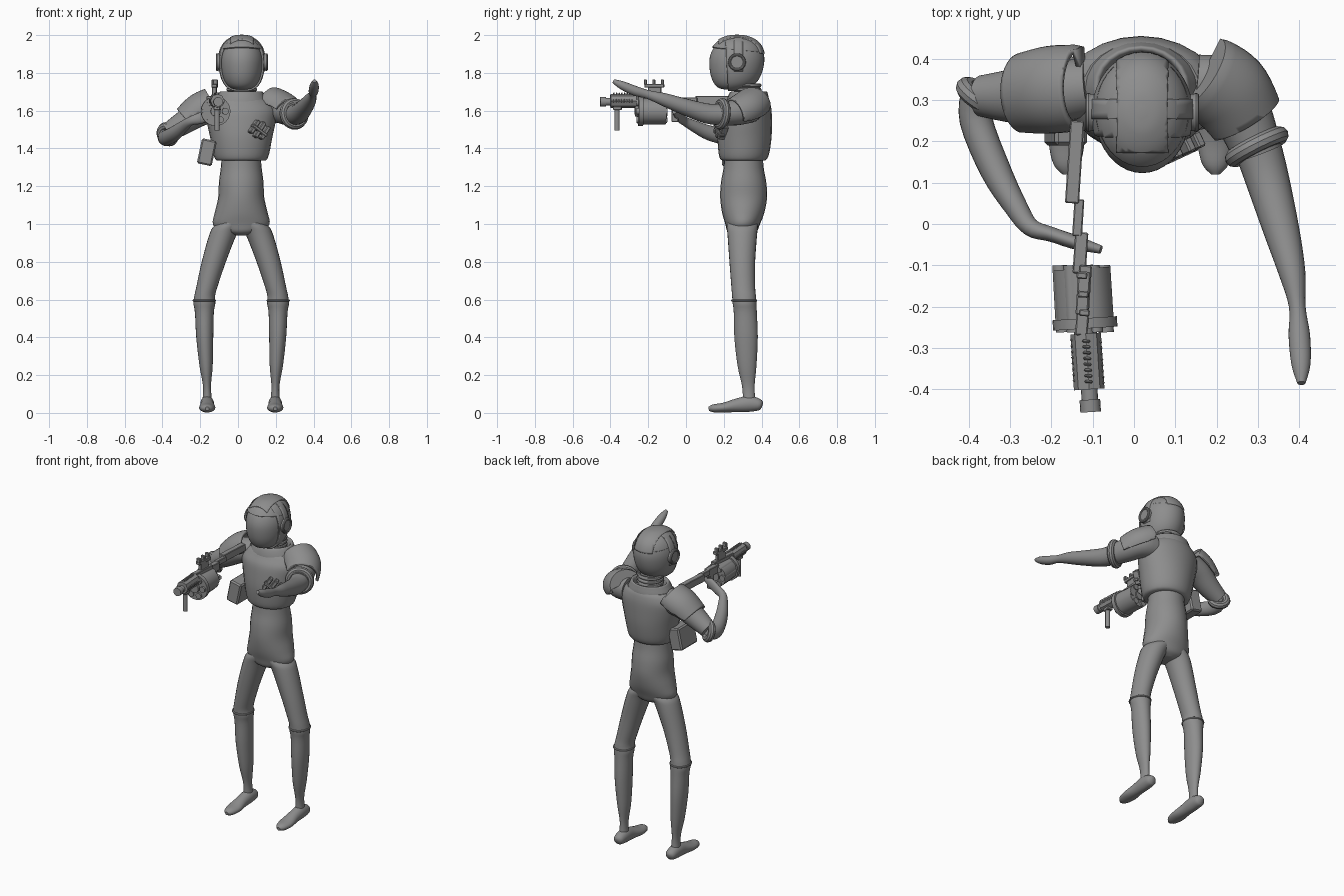
import bpy
import bmesh
import math
from mathutils import Vector, Matrix

cube = bpy.data.objects.get("Cube")
if cube:
    bpy.data.objects.remove(cube, do_unlink=True)

grey = bpy.data.materials.new("suit grey")
grey.use_nodes = True
grey.diffuse_color = (.27, .27, .27, 1)
grey.node_tree.nodes["Principled BSDF"].inputs["Base Color"].default_value = (.27, .27, .27, 1)

UP = Vector((0, 0, 1))
BACK = Vector((0, 1, 0))
made = []


def finish(bm, name, thickness=0):
    """Turn a bmesh into a named object, optionally as a thick shell."""
    bmesh.ops.recalc_face_normals(bm, faces=bm.faces)
    mesh = bpy.data.meshes.new(name)
    bm.to_mesh(mesh)
    bm.free()
    mesh.materials.append(grey)
    obj = bpy.data.objects.new(name, mesh)
    bpy.context.collection.objects.link(obj)
    if thickness:
        solid = obj.modifiers.new("thickness", 'SOLIDIFY')
        solid.thickness = thickness
        solid.offset = 1
    made.append(obj)
    return obj


def spline(rows, steps):
    """Catmull-Rom interpolation through rows of numbers."""
    rows = [Vector(r) for r in rows]
    out = []
    for i in range(len(rows) - 1):
        a, b, c, d = rows[max(i - 1, 0)], rows[i], rows[i + 1], rows[min(i + 2, len(rows) - 1)]
        for s in range(steps):
            t = s / steps
            out.append(b + (c - a) * (t / 2) + (a * 2 - b * 5 + c * 4 - d) * (t * t / 2)
                       + (b * 3 - a - c * 3 + d) * (t ** 3 / 2))
    return out + [rows[-1]]


def loft(rows, level=False, sides=24, steps=4):
    """Skin elliptical rings (x, y, z, half width, half height); level keeps rings horizontal."""
    bm = bmesh.new()
    rows = spline(rows, steps)
    centres = [Vector(r[:3]) for r in rows]
    rings = []
    for i, row in enumerate(rows):
        tangent = UP if level else (centres[min(i + 1, len(rows) - 1)] - centres[max(i - 1, 0)]).normalized()
        u = (BACK if level else UP).cross(tangent).normalized()
        v = tangent.cross(u)
        ring = []
        for k in range(sides):
            a = math.tau * k / sides
            ring.append(bm.verts.new(centres[i] + u * row[3] * math.cos(a) + v * row[4] * math.sin(a)))
        rings.append(ring)
    for low, high in zip(rings, rings[1:]):
        for k in range(sides):
            j = (k + 1) % sides
            bm.faces.new((low[k], low[j], high[j], high[k]))
    bm.faces.new(rings[0])
    bm.faces.new(rings[-1])
    return bm


def shell(name, rows, planes, thickness, level=False):
    """A lofted surface trimmed to the positive side of each plane, then thickened."""
    bm = loft(rows, level, sides=40, steps=6)
    for point, normal in planes:
        bmesh.ops.bisect_plane(bm, geom=bm.verts[:] + bm.edges[:] + bm.faces[:], plane_co=point,
                               plane_no=normal, clear_inner=True)
    finish(bm, name, thickness)


def box(name, centre, size, turn=(0, 0, 0), bevel=.004):
    bm = bmesh.new()
    bmesh.ops.create_cube(bm, size=1)
    bmesh.ops.scale(bm, vec=size, verts=bm.verts)
    bmesh.ops.bevel(bm, geom=bm.edges[:], offset=bevel, segments=1, affect='EDGES')
    for angle, axis in zip(turn, 'XYZ'):
        bmesh.ops.rotate(bm, matrix=Matrix.Rotation(math.radians(angle), 3, axis), verts=bm.verts)
    bmesh.ops.translate(bm, vec=centre, verts=bm.verts)
    finish(bm, name)


def rod(name, start, end, radius, sides=16):
    start, end = Vector(start), Vector(end)
    axis = end - start
    bm = bmesh.new()
    bmesh.ops.create_cone(bm, cap_ends=True, segments=sides, radius1=radius, radius2=radius, depth=axis.length)
    bmesh.ops.transform(bm, matrix=Matrix.Translation((start + end) / 2)
                        @ axis.to_track_quat('Z', 'Y').to_matrix().to_4x4(), verts=bm.verts)
    finish(bm, name)


def ring(name, centre, axis, major, minor, squash=1):
    bpy.ops.mesh.primitive_torus_add(major_radius=major, minor_radius=minor, major_segments=28, minor_segments=10)
    obj = bpy.context.object
    obj.name = obj.data.name = name
    obj.data.transform(Matrix.Translation(centre) @ Vector(axis).to_track_quat('Z', 'Y').to_matrix().to_4x4()
                       @ Matrix.Diagonal((1, squash, 1, 1)))
    obj.data.materials.append(grey)
    made.append(obj)


# Body: hips and waist, armoured vest, collar and neck
MID = .017
finish(loft([(MID, y, z, a, b) for y, z, a, b in (
    (.295, .94, .03, .05), (.297, .96, .11, .078), (.3, 1.0, .15, .092), (.303, 1.06, .14, .112),
    (.305, 1.14, .122, .124), (.305, 1.22, .118, .12), (.305, 1.3, .108, .106), (.305, 1.4, .1, .1))], True), "waist")
finish(loft([(MID, y, z, a, b) for y, z, a, b in (
    (.305, 1.335, .125, .11), (.305, 1.345, .138, .124), (.307, 1.38, .15, .135), (.31, 1.46, .165, .143),
    (.315, 1.54, .182, .14), (.32, 1.6, .188, .133), (.328, 1.64, .165, .118), (.33, 1.66, .14, .108))], True), "chest_armour")
finish(loft([(MID, y, z, a, b) for y, z, a, b in (
    (.325, 1.62, .15, .115), (.328, 1.655, .137, .112), (.33, 1.685, .122, .104), (.333, 1.7, .112, .096),
    (.333, 1.695, .1, .085), (.333, 1.66, .092, .075))], True), "collar")
finish(loft([(.02, .325, 1.6, .07, .065), (.02, .315, 1.7, .068, .06), (.02, .3, 1.78, .065, .06)], True), "neck")
for i in range(3):
    ring("neck_ridge", (.02, .325, 1.69 + i * .022), (0, 0, 1), .07, .011, .92)

# Helmet: visor core, rear shell, brow, headband, crest and ear cups
HEAD = [(.02, y, z, a, b) for y, z, a, b in (
    (.235, 1.712, .03, .03), (.242, 1.722, .062, .072), (.253, 1.75, .09, .108), (.26, 1.8, .108, .132),
    (.265, 1.87, .114, .141), (.268, 1.925, .102, .126), (.27, 1.962, .076, .095), (.27, 1.982, .04, .05),
    (.27, 1.987, .008, .01))]
finish(loft(HEAD, True, 40), "visor")
shell("helmet_shell", HEAD, [((0, .22, 1.8), (0, 1, .05))], .009, True)
shell("helmet_brow", HEAD, [((0, .16, 1.93), (0, .1, 1))], .009, True)
shell("headband", HEAD, [((0, .255, 0), (0, 1, 0)), ((0, .3, 0), (0, -1, 0)), ((0, 0, 1.8), (0, 0, 1))], .013, True)
shell("helmet_crest", HEAD, [((-.035, 0, 0), (1, 0, 0)), ((.075, 0, 0), (-1, 0, 0)),
                             ((0, .18, 0), (0, 1, 0)), ((0, 0, 1.9), (0, 0, 1))], .015, True)
for side in (-1, 1):
    rod("ear_cup", (.02 + side * .09, .27, 1.857), (.02 + side * .132, .27, 1.857), .045, 28)
    ring("ear_rim", (.02 + side * .13, .27, 1.857), (1, 0, 0), .039, .008)

# Legs and feet
LEG = ((.03, 1.04, .06, .08, .297), (.085, .99, .075, .083, .298), (.115, .94, .072, .078, .298),
       (.162, .8, .064, .068, .298), (.198, .67, .056, .063, .303), (.21, .62, .055, .063, .307),
       (.212, .58, .058, .063, .31), (.212, .53, .05, .061, .314), (.21, .4, .045, .062, .318),
       (.203, .25, .035, .05, .323), (.198, .14, .021, .033, .33), (.197, .06, .026, .033, .335))
FOOT = ((.405, .04, .01, .012), (.39, .043, .03, .03), (.335, .048, .036, .042), (.27, .04, .036, .036),
        (.2, .028, .043, .026), (.145, .024, .032, .021), (.12, .022, .01, .01))
for side, name in ((-1, "right"), (1, "left")):
    finish(loft([(MID + side * (x - MID), y, z, a, b) for x, z, a, b, y in LEG], True), name + "_leg")
    ring(name + "_knee_band", (MID + side * .196, .308, .595), (0, 0, 1), .056, .006, 1.12)
    finish(loft([(MID + side * .18, y, z, a, b) for y, z, a, b in FOOT]), name + "_foot")

# Right arm, bent in to the weapon
finish(loft([(-.11, .33, 1.61, .07, .07), (-.2, .32, 1.59, .077, .072), (-.29, .31, 1.535, .066, .062),
             (-.37, .31, 1.485, .05, .05)]), "right_sleeve")
ring("right_cuff", (-.372, .308, 1.475), (-.5, -.75, -.25), .044, .022)
finish(loft([(-.378, .32, 1.47, .04, .04), (-.382, .25, 1.455, .04, .042), (-.335, .13, 1.48, .037, .04),
             (-.285, .04, 1.52, .028, .03), (-.25, -.008, 1.545, .022, .024), (-.2, -.025, 1.56, .018, .03),
             (-.14, -.045, 1.58, .017, .03), (-.08, -.062, 1.595, .01, .012)]), "right_forearm")
shell("right_shoulder_pad", [(-.13, .33, 1.635, .088, .075), (-.2, .325, 1.6, .09, .078), (-.275, .315, 1.535, .08, .07)],
      [((-.2, .32, 1.59), (-.5, 0, 1)), ((-.14, 0, 1.65), (-1, 0, -.6)), ((-.265, 0, 1.54), (1, 0, .8))], .016)

# Left arm, reaching forward
finish(loft([(.15, .34, 1.61, .07, .07), (.225, .325, 1.605, .075, .072), (.265, .26, 1.59, .07, .068),
             (.3, .17, 1.583, .06, .06)]), "left_sleeve")
ring("left_cuff", (.297, .187, 1.583), (.45, -.89, .1), .063, .021)
finish(loft([(.295, .2, 1.58, .058, .056), (.322, .11, 1.585, .053, .053), (.358, -.02, 1.625, .043, .043),
             (.383, -.12, 1.66, .032, .034), (.395, -.2, 1.685, .02, .023), (.4, -.27, 1.705, .026, .026),
             (.404, -.34, 1.735, .023, .022), (.405, -.385, 1.757, .01, .01)]), "left_forearm")
shell("left_shoulder_pad", [(.17, .36, 1.64, .085, .075), (.225, .32, 1.61, .09, .078), (.27, .25, 1.57, .08, .075)],
      [((.22, .3, 1.6), (.5, 0, 1)), ((.17, .35, 1.6), (1, -.5, 0)), ((.265, .25, 1.6), (-.6, 1, .3))], .016)

# Side pouch and chest clips
box("side_pouch", (-.165, .27, 1.38), (.08, .16, .135), (0, 12, 0), .008)
for i, length in enumerate((.08, .095, .08)):
    box("chest_clip", (.085 + i * .027, .172 + i * .012, 1.515 - i * .016), (.022, .04, length), (0, 35, 25))
box("clip_strap", (.112, .175, 1.495), (.1, .03, .018), (0, 35, 25))


# Weapon: every part sits on one slightly slanted line
def gun_x(y):
    return -.134 - .064 * y


def gun_rod(name, y0, y1, z, radius, sides=16):
    rod(name, (gun_x(y0), y0, z), (gun_x(y1), y1, z), radius, sides)


def gun_box(name, y0, y1, z, width, height, shift=0):
    y = (y0 + y1) / 2
    box(name, (gun_x(y) + shift, y, z), (width, y1 - y0, height), (0, 0, -3.7), .003)


gun_box("stock", .05, .25, 1.655, .034, .045)
gun_box("stock_neck", -.03, .06, 1.655, .024, .032)
gun_box("receiver", -.12, -.02, 1.645, .032, .05)
gun_box("grip", -.075, -.04, 1.585, .026, .09)
gun_box("top_frame", -.27, -.1, 1.672, .03, .025)
gun_rod("drum", -.245, -.108, 1.597, .07, 12)
gun_rod("drum_plate", -.253, -.228, 1.597, .078, 24)
gun_rod("drum_hub", -.27, -.1, 1.597, .028)
for i in range(6):
    a = math.tau * i / 6
    dx, dz = .052 * math.cos(a), .052 * math.sin(a)
    rod("drum_chamber", (gun_x(-.24) + dx, -.262, 1.597 + dz), (gun_x(-.1) + dx, -.1, 1.597 + dz), .018, 12)
gun_rod("handguard", -.4, -.265, 1.652, .037, 8)
gun_rod("barrel", -.44, -.25, 1.647, .02)
gun_rod("muzzle", -.455, -.425, 1.647, .025)
for i in range(8):
    y = -.385 + i * .014
    gun_box("rail_tooth", y, y + .007, 1.652, .078, .018)
    gun_box("top_rail_tooth", y, y + .007, 1.69, .02, .012)
rod("foregrip", (gun_x(-.365), -.365, 1.495), (gun_x(-.365), -.365, 1.63), .014)
gun_box("foregrip_mount", -.385, -.34, 1.613, .034, .02)
gun_box("sight_base", -.2, -.13, 1.7, .022, .05)
gun_box("sight_body", -.22, -.115, 1.732, .03, .02)
for y in (-.215, -.17, -.125):
    gun_box("sight_post", y - .008, y + .008, 1.752, .026, .026)

# Smooth shading with crisp edges
bpy.ops.object.select_all(action='DESELECT')
for obj in made:
    obj.select_set(True)
bpy.context.view_layer.objects.active = made[0]
bpy.ops.object.shade_smooth_by_angle(angle=math.radians(35))
